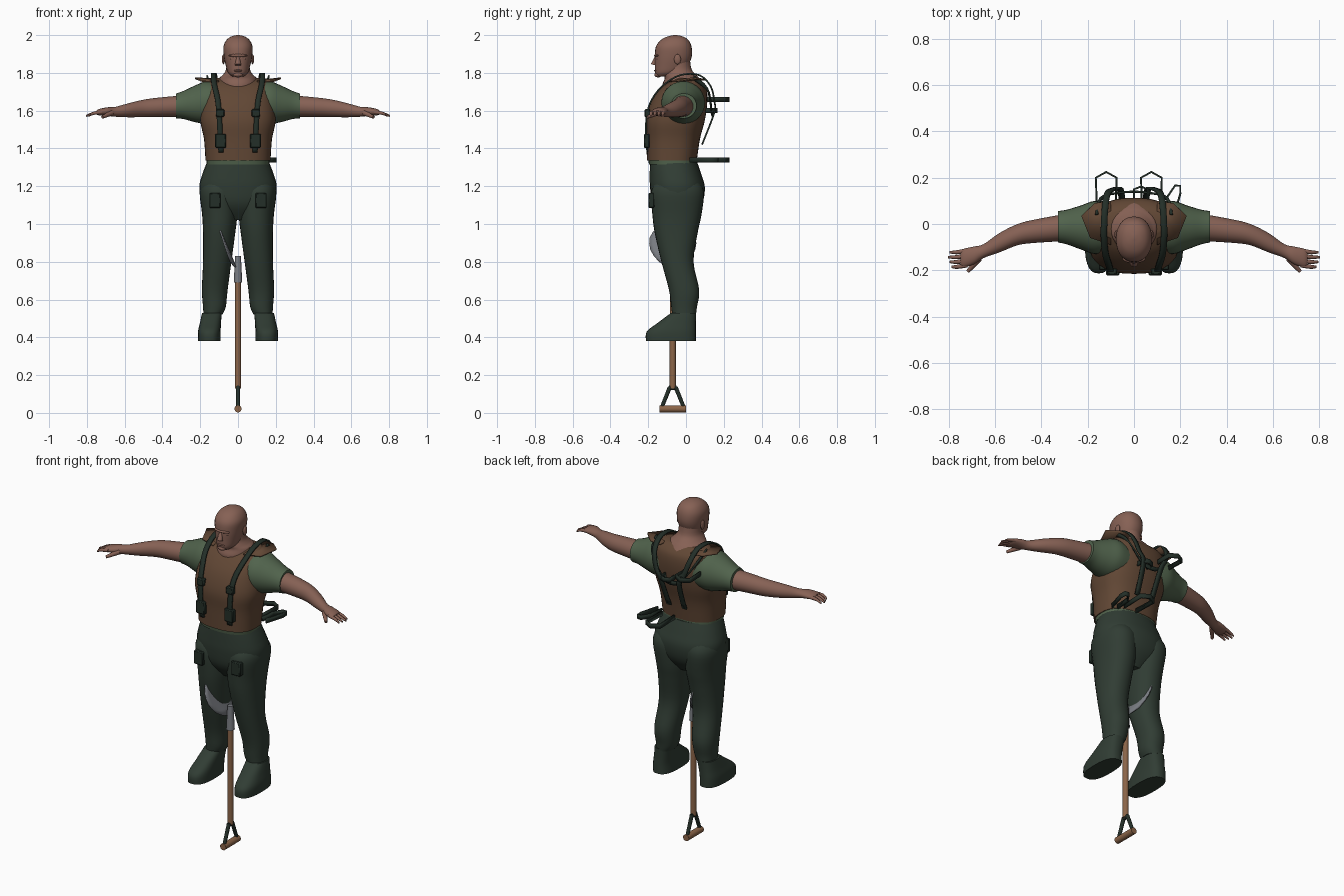
import bpy, bmesh, math
from mathutils import Vector, Matrix

if "Cube" in bpy.data.objects:
    bpy.data.objects.remove(bpy.data.objects["Cube"], do_unlink=True)


def material(name, *rgb):
    mat = bpy.data.materials.new(name)
    mat.use_nodes = True
    mat.diffuse_color = (*rgb, 1)
    mat.node_tree.nodes["Principled BSDF"].inputs["Base Color"].default_value = (*rgb, 1)
    return mat


skin = material("skin", .24, .12, .09)
brown = material("vest_brown", .12, .063, .035)
green = material("shirt_green", .082, .125, .073)
dark = material("trouser_green", .03, .046, .034)
black = material("gear_green", .017, .028, .021)
wood = material("wood", .26, .13, .065)
metal = material("steel", .19, .2, .22)
made = []


def finish(name, bm, mat, thickness=0):
    bmesh.ops.recalc_face_normals(bm, faces=bm.faces)
    mesh = bpy.data.meshes.new(name)
    bm.to_mesh(mesh)
    bm.free()
    obj = bpy.data.objects.new(name, mesh)
    bpy.context.collection.objects.link(obj)
    mesh.materials.append(mat)
    if thickness:
        mod = obj.modifiers.new("thickness", 'SOLIDIFY')
        mod.thickness = thickness
        mod.offset = 0
    made.append(obj)
    return obj


def smooth(points, steps=4):
    """Catmull-Rom interpolation through points of any dimension."""
    p = [Vector(q) for q in points]
    p = [p[0]] + p + [p[-1]]
    out = []
    for a, b, c, d in zip(p, p[1:], p[2:], p[3:]):
        for i in range(steps):
            t = i / steps
            out.append(b + (c - a) * (t / 2) + (a * 2 - b * 5 + c * 4 - d) * (t * t / 2)
                       + (b * 3 - a - c * 3 + d) * (t ** 3 / 2))
    return out + [p[-1]]


def loft(name, rings, mat, axis='z', side=1, power=2, segs=28):
    """Skin over rings (x, y, z, radius, radius) stacked along an axis."""
    bm = bmesh.new()
    loops = []
    for x, y, z, a, b in smooth(rings):
        loop = []
        for i in range(segs):
            t = math.tau * i / segs
            u, v = (math.copysign(abs(f) ** (2 / power), f) for f in (math.cos(t), math.sin(t)))
            off = Vector((a * u, b * v, 0)) if axis == 'z' else Vector((0, a * u, b * v))
            p = Vector((x, y, z)) + off
            loop.append(bm.verts.new((p.x * side, p.y, p.z)))
        loops.append(loop)
    for lo, hi in zip(loops, loops[1:]):
        for i in range(segs):
            j = (i + 1) % segs
            bm.faces.new((lo[i], lo[j], hi[j], hi[i]))
    bm.faces.new(loops[0])
    bm.faces.new(loops[-1])
    return finish(name, bm, mat)


def ribbon(name, path, across, mat=black, side=1, steps=4):
    bm = bmesh.new()
    half = Vector(across) / 2
    pairs = []
    for p in smooth(path, steps):
        pairs.append([bm.verts.new(((q.x) * side, q.y, q.z)) for q in (p - half, p + half)])
    for (a, b), (c, d) in zip(pairs, pairs[1:]):
        bm.faces.new((a, b, d, c))
    return finish(name, bm, mat, .009)


def box(name, centre, size, mat=black):
    bm = bmesh.new()
    bmesh.ops.create_cube(bm, size=1, matrix=Matrix.Translation(centre) @ Matrix.Diagonal((*size, 1)))
    bmesh.ops.bevel(bm, geom=bm.edges[:], offset=.005, segments=1, affect='EDGES')
    return finish(name, bm, mat)


def ball(name, centre, radii, mat=skin):
    bm = bmesh.new()
    bmesh.ops.create_uvsphere(bm, u_segments=16, v_segments=10, radius=1,
                              matrix=Matrix.Translation(centre) @ Matrix.Diagonal((*radii, 1)))
    return finish(name, bm, mat)


def rod(name, start, end, r1, r2, mat):
    start, end = Vector(start), Vector(end)
    d = end - start
    turn = d.to_track_quat('Z', 'Y').to_matrix().to_4x4()
    bm = bmesh.new()
    bmesh.ops.create_cone(bm, cap_ends=True, segments=14, radius1=r1, radius2=r2, depth=d.length,
                          matrix=Matrix.Translation((start + end) / 2) @ turn)
    return finish(name, bm, mat)


# Head, face and neck
loft("head", [(0, -.118, 1.78, .028, .035), (0, -.095, 1.80, .052, .068), (0, -.077, 1.84, .065, .088),
              (0, -.067, 1.89, .075, .098), (0, -.065, 1.94, .077, .094), (0, -.06, 1.975, .06, .072),
              (0, -.057, 1.993, .035, .04), (0, -.056, 2, .006, .008)], skin, power=2.2)
loft("neck", [(0, -.01, 1.69, .1, .11), (0, -.013, 1.735, .105, .112), (0, -.02, 1.77, .1, .093),
              (0, -.032, 1.79, .08, .085), (0, -.04, 1.82, .063, .069), (0, -.04, 1.88, .06, .06)], skin)
ball("brow", (0, -.15, 1.892), (.05, .02, .01))
ball("lips", (0, -.155, 1.812), (.024, .014, .007))
ball("chin", (0, -.148, 1.79), (.026, .02, .014))
rod("nose", (0, -.155, 1.89), (0, -.17, 1.842), .007, .017, skin)

# Vest, shirt hem and seat of the trousers
loft("vest", [(0, -.075, 1.335, .172, .132), (0, -.068, 1.45, .18, .142), (0, -.057, 1.55, .2, .157),
              (0, -.035, 1.65, .19, .148), (0, -.012, 1.72, .178, .12), (0, 0, 1.755, .16, .085),
              (0, .005, 1.772, .13, .055)], brown, power=2.5, segs=40)
loft("shirt_hem", [(0, -.07, 1.315, .166, .126), (0, -.073, 1.345, .168, .128)], green, power=2.5)
loft("trouser_seat", [(0, -.045, 1.02, .07, .07), (0, -.045, 1.1, .18, .128), (0, -.045, 1.19, .205, .145),
                      (0, -.055, 1.26, .19, .137), (0, -.066, 1.328, .164, .125)], dark, power=2.3)

for side, label in ((1, "left_"), (-1, "right_")):
    # Legs and boots
    loft(label + "trouser_leg", [(.133, -.01, .52, .05, .063), (.125, -.01, .56, .06, .068),
                                 (.123, -.01, .65, .068, .08), (.11, -.045, .8, .075, .085),
                                 (.1, -.052, .95, .085, .113), (.097, -.048, 1.05, .093, .13),
                                 (.105, -.045, 1.17, .098, .14), (.1, -.045, 1.23, .08, .11)],
         dark, side=side, power=2.2)
    loft(label + "boot", [(.152, -.08, .38, .06, .132), (.152, -.078, .43, .06, .13),
                          (.146, -.05, .475, .056, .102), (.138, -.012, .53, .052, .066)],
         dark, side=side, power=2.6)
    # Sleeve, arm and hand
    loft(label + "sleeve", [(.1, -.015, 1.64, .11, .11), (.17, -.015, 1.642, .115, .113),
                            (.23, -.015, 1.636, .095, .096), (.29, -.013, 1.63, .075, .074),
                            (.328, -.012, 1.625, .068, .066)], green, 'x', side)
    loft(label + "arm", [(.27, -.012, 1.625, .06, .058), (.42, -.03, 1.618, .051, .051),
                         (.5, -.045, 1.612, .046, .046), (.58, -.08, 1.602, .042, .037),
                         (.65, -.117, 1.594, .03, .026), (.69, -.135, 1.595, .038, .023),
                         (.735, -.147, 1.592, .04, .017), (.75, -.15, 1.59, .03, .01)], skin, 'x', side)
    for i in range(4):
        base = -.115 - .021 * i
        tip = -.122 - .021 * i
        reach = .805 - .008 * abs(i - 1)
        loft(f"{label}finger_{i + 1}", [(.72, base, 1.592, .01, .01), (.765, tip, 1.586, .009, .009),
                                        (reach, tip, 1.572, .005, .005)], skin, 'x', side, segs=10)
    rod(label + "thumb", (.67 * side, -.15, 1.588), (.718 * side, -.205, 1.565), .015, .008, skin)
    ball(label + "ear", (.077 * side, -.045, 1.872), (.008, .018, .027))
    ball(label + "eyelid", (.03 * side, -.146, 1.874), (.014, .012, .007))
    # Shoulder flap standing off the vest
    bm = bmesh.new()
    bm.faces.new([bm.verts.new((x * side, y, z)) for x, y, z in
                  ((.1, -.09, 1.755), (.19, -.06, 1.757), (.228, .035, 1.772), (.17, .09, 1.765), (.1, .1, 1.765))])
    finish(label + "shoulder_flap", bm, brown, .009)
    # Harness straps over the shoulder and down the back
    ribbon(label + "shoulder_strap", [(.09, -.205, 1.38), (.095, -.212, 1.48), (.1, -.207, 1.58),
                                      (.108, -.18, 1.66), (.125, -.12, 1.735), (.13, -.03, 1.788),
                                      (.125, .07, 1.788), (.115, .13, 1.73), (.09, .15, 1.65),
                                      (.06, .15, 1.59), (.05, .085, 1.42)], (.028, 0, 0), side=side)
    ribbon(label + "back_strap", [(.16, .04, 1.775), (.14, .115, 1.71), (.06, .135, 1.6),
                                  (0, .14, 1.58)], (.008, 0, .024), side=side)
    # Pouches and buckles
    box(label + "vest_pouch", (.092 * side, -.208, 1.44), (.058, .03, .075))
    box(label + "strap_buckle", (.095 * side, -.205, 1.587), (.045, .03, .042))
    box(label + "thigh_pouch", (.122 * side, -.183, 1.125), (.06, .032, .08))

# Gear loops standing out behind the back and hip
hexagon = [(-.04, .06), (-.045, .2), (0, .225), (.045, .2), (.04, .06)]
small = [(-.03, .08), (-.03, .15), (0, .162), (.03, .15), (.03, .08)]
hip = [(-.03, .03), (-.022, .12), (.01, .167), (.032, .165), (.032, .13), (0, .02)]
for name, outline, x, z in (("upper_gear_loop", hexagon, -.12, 1.66), ("lower_gear_loop", hexagon, .075, 1.338),
                            ("middle_gear_loop", small, .03, 1.6), ("hip_gear_loop", hip, .168, 1.338)):
    ribbon(name, [(x + dx, y, z) for dx, y in outline], (0, 0, .026), steps=1)

# Spade: shaft, socket, forked grip and dished blade
mid = -.07
rod("spade_shaft", (0, mid, .13), (0, mid, .72), .017, .015, wood)
rod("spade_socket", (0, mid, .69), (0, mid, .83), .023, .016, metal)
for y, label in ((-.06, "front_"), (.06, "rear_")):
    rod(label + "grip_arm", (0, mid + y / 4, .137), (0, mid + y, .025), .011, .01, black)
rod("grip_yoke", (0, mid - .02, .133), (0, mid + .02, .133), .012, .012, black)
rod("grip_bar", (0, mid - .07, .021), (0, mid + .07, .021), .019, .019, wood)

bm = bmesh.new()
rows = []
for i, half in enumerate((.07, .1, .118, .124, .122, .105, .07, .015)):
    t = i / 7
    rows.append([bm.verts.new((-.012 - .1 * t - .03 * s * s * (1 - t), mid + half * s, .77 + .25 * t + .03 * s * s * (1 - t)))
                 for s in (k / 5 - 1 for k in range(11))])
for lo, hi in zip(rows, rows[1:]):
    for k in range(10):
        bm.faces.new((lo[k], lo[k + 1], hi[k + 1], hi[k]))
finish("spade_blade", bm, metal, .008)

# Smooth shading with sharp edges kept
bpy.ops.object.select_all(action='DESELECT')
for obj in made:
    obj.select_set(True)
bpy.context.view_layer.objects.active = made[0]
bpy.ops.object.shade_smooth_by_angle(angle=math.radians(40))
